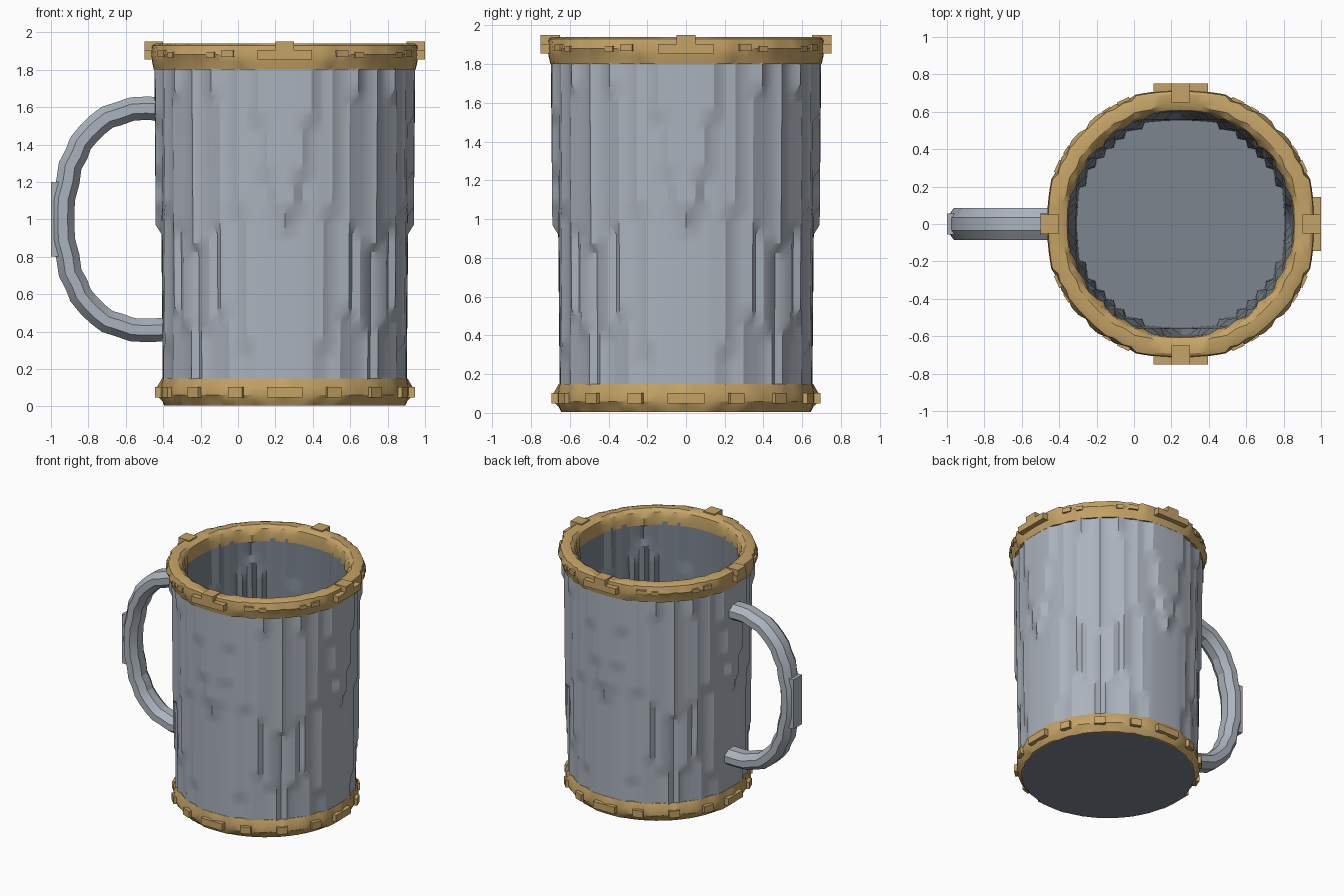
import bpy, bmesh, math
from mathutils import Vector, Matrix

if "Cube" in bpy.data.objects:
    bpy.data.objects.remove(bpy.data.objects["Cube"])

CX = 0.25      # mug axis
STEP = 0.05    # size of the chiselled steps


def material(name, rgb):
    m = bpy.data.materials.new(name)
    m.use_nodes = True
    m.diffuse_color = (*rgb, 1)
    m.node_tree.nodes["Principled BSDF"].inputs["Base Color"].default_value = (*rgb, 1)
    return m


pewter = material("pewter grey", (0.41, 0.45, 0.51))
shade = material("dark inner grey", (0.20, 0.235, 0.275))
gold = material("brass gold", (0.56, 0.37, 0.135))


def snap(v, amount):
    """Pull a coordinate part of the way to the step grid."""
    return v + (round(v / STEP) * STEP - v) * amount


def finish(name, bm, mat, angle=30):
    bmesh.ops.recalc_face_normals(bm, faces=bm.faces)
    mesh = bpy.data.meshes.new(name)
    bm.to_mesh(mesh)
    bm.free()
    mesh.materials.append(mat)
    ob = bpy.data.objects.new(name, mesh)
    bpy.context.collection.objects.link(ob)
    bpy.ops.object.select_all(action='DESELECT')
    ob.select_set(True)
    bpy.context.view_layer.objects.active = ob
    bpy.ops.object.shade_smooth_by_angle(angle=math.radians(angle))
    return ob


def bridge(bm, a, b):
    n = len(a)
    for i in range(n):
        bm.faces.new((a[i], a[(i + 1) % n], b[(i + 1) % n], b[i]))


def lathe(name, profile, mat, closed=False, cap=False, flip=False, amount=0.6, n=96):
    """Turn a profile of (radius, height) around the mug axis, with stepped flutes."""
    bm = bmesh.new()
    rings = []
    for r, z in profile:
        ring = []
        for i in range(n):
            a = math.tau * i / n
            x, y = r * math.cos(a), r * math.sin(a)
            ring.append(bm.verts.new((CX + snap(x, amount), snap(y, amount), z)))
        rings.append(ring)
    for a, b in zip(rings, rings[1:]):
        bridge(bm, a, b)
    if closed:
        bridge(bm, rings[-1], rings[0])
    if cap:
        bm.faces.new(rings[0])
    ob = finish(name, bm, mat)
    if flip:
        ob.data.flip_normals()
    return ob


def add_box(bm, size, matrix):
    bmesh.ops.create_cube(bm, size=1, matrix=matrix @ Matrix.Diagonal((*size, 1)))


def around(angle, radius, z):
    return (Matrix.Translation((CX, 0, 0)) @ Matrix.Rotation(angle, 4, 'Z')
            @ Matrix.Translation((radius, 0, z)))


# Tapered outer wall
rows = 36
wall = [(0.655 + 0.04 * t / rows, 0.1 + 1.74 * t / rows) for t in range(rows + 1)]
lathe("outer_wall", wall, pewter)

# Inside of the mug with its floor
inner = [(0.56 + 0.045 * t / rows, 0.1 + 1.75 * t / rows) for t in range(rows + 1)]
inside = lathe("inner_wall", inner, shade, cap=True)
# Make the lining face the axis
inside.data.update()
if max(inside.data.polygons, key=lambda p: p.area).normal.z < 0:
    inside.data.flip_normals()

# Underside disc
bm = bmesh.new()
bmesh.ops.create_circle(bm, cap_ends=True, segments=64, radius=0.635,
                        matrix=Matrix.Translation((CX, 0, 0)))
base = finish("underside", bm, shade)
if base.data.polygons[0].normal.z > 0:
    base.data.flip_normals()

# Foot band and lip ring
lathe("foot_band", [(0.6, 0.004), (0.64, 0.004), (0.66, 0.03), (0.675, 0.06), (0.675, 0.1),
                    (0.66, 0.15), (0.6, 0.15)], gold, closed=True, amount=0.4)
lathe("lip_ring", [(0.6, 1.82), (0.7, 1.8), (0.715, 1.84), (0.725, 1.88), (0.715, 1.93),
                   (0.69, 1.94), (0.64, 1.94), (0.612, 1.92), (0.6, 1.88)],
      gold, closed=True, amount=0.4)

# Tabs on the four sides of the lip; the one above the handle is narrower
bm = bmesh.new()
for k in range(4):
    a = k * math.pi / 2
    width = 0.12 if k == 2 else 0.29
    add_box(bm, (0.08, width, 0.05), around(a, 0.71, 1.88))
    add_box(bm, (0.1, 0.1, 0.06), around(a, 0.70, 1.92))
    for side in (-1, 1):
        add_box(bm, (0.05, 0.07, 0.035), around(a + side * math.radians(25), 0.708, 1.885))
        add_box(bm, (0.05, 0.05, 0.03), around(a + side * math.radians(33), 0.708, 1.88))
finish("lip_tabs", bm, gold)

# Raised studs around the foot
bm = bmesh.new()
for k in range(16):
    width = 0.19 if k % 4 == 0 else 0.08
    add_box(bm, (0.05, width, 0.055), around(k * math.tau / 16, 0.67, 0.075))
finish("foot_studs", bm, gold)

# Handle: an eight-sided section swept along a squarish arc
path = [Vector((-0.38, 0, 1.59))]
count = 22
for i in range(count + 1):
    a = math.pi / 2 + math.pi * i / count
    c, s = math.cos(a), math.sin(a)
    p = 2 / 2.35
    x = -0.49 - 0.44 * abs(c) ** p
    z = 1.0 + math.copysign(0.59 * abs(s) ** p, s)
    path.append(Vector((snap(x, 0.35), 0, snap(z, 0.35))))
path.append(Vector((-0.38, 0, 0.41)))

bm = bmesh.new()
rings = []
for i, pt in enumerate(path):
    tangent = (path[min(i + 1, len(path) - 1)] - path[max(i - 1, 0)]).normalized()
    normal = Vector((tangent.z, 0, -tangent.x))
    ring = []
    for k in range(8):
        a = math.tau * (k + 0.5) / 8
        ring.append(bm.verts.new(pt + normal * (0.068 * math.cos(a))
                                 + Vector((0, 0.092 * math.sin(a), 0))))
    rings.append(ring)
for a, b in zip(rings, rings[1:]):
    bridge(bm, a, b)
bm.faces.new(rings[0])
bm.faces.new(rings[-1])
finish("handle", bm, pewter, angle=20)

# Flat grip on the outside of the handle
bm = bmesh.new()
add_box(bm, (0.07, 0.11, 0.4), Matrix.Translation((-0.965, 0, 1.0)))
finish("handle_grip", bm, pewter)
